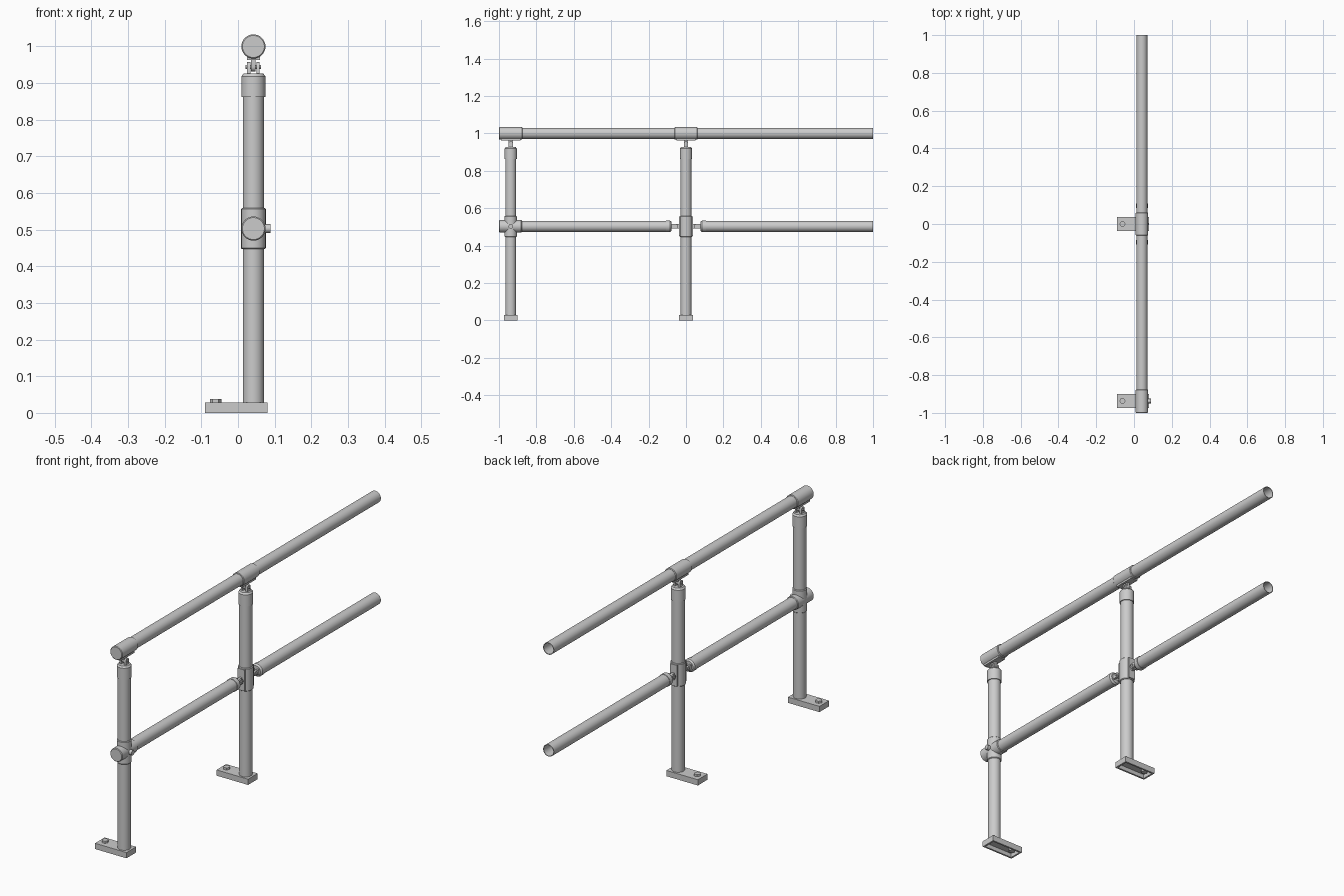
import bpy, bmesh, math
from mathutils import Matrix, Vector

if "Cube" in bpy.data.objects:
    bpy.data.objects.remove(bpy.data.objects["Cube"])

PX = 0.042                      # x of the posts and rails
R, RS = 0.029, 0.033            # pipe radius, fitting radius
TOP, MID = 1.0, 0.503           # rail heights
END, CEN = -0.937, 0.0          # post positions along y
X, Y, Z = Vector((1, 0, 0)), Vector((0, 1, 0)), Vector((0, 0, 1))


def frame(pos, zdir, xdir=X):
    """Local frame with z along zdir and x along xdir."""
    z, x = Vector(zdir), Vector(xdir)
    m = Matrix((x, z.cross(x), z)).transposed().to_4x4()
    return Matrix.Translation(pos) @ m


def finish(name, bm, m):
    bmesh.ops.recalc_face_normals(bm, faces=bm.faces)
    bm.transform(m)
    me = bpy.data.meshes.new(name)
    bm.to_mesh(me)
    bm.free()
    ob = bpy.data.objects.new(name, me)
    bpy.context.collection.objects.link(ob)
    bpy.ops.object.select_all(action='DESELECT')
    ob.select_set(True)
    bpy.context.view_layer.objects.active = ob
    bpy.ops.object.shade_smooth_by_angle(angle=math.radians(30))
    return ob


def lathe(name, profile, m, sides=32, closed=False):
    """Revolve (radius, height) points round local z; caps unless closed."""
    bm = bmesh.new()
    rings = [[bm.verts.new((r * math.cos(a), r * math.sin(a), h))
              for a in (2 * math.pi * i / sides for i in range(sides))]
             for r, h in profile]
    pairs = list(zip(rings, rings[1:]))
    if closed:
        pairs.append((rings[-1], rings[0]))
    else:
        bm.faces.new(rings[0])
        bm.faces.new(rings[-1])
    for a, b in pairs:
        for i in range(sides):
            j = (i + 1) % sides
            bm.faces.new((a[i], a[j], b[j], b[i]))
    return finish(name, bm, m)


def tube(name, m, h0, h1, r=R):
    ri = r - 0.003
    return lathe(name, [(r, h0), (r, h1), (ri, h1), (ri, h0)], m, closed=True)


def sleeve(name, m, h0, h1, r=RS):
    c = 0.003
    return lathe(name, [(r - c, h0), (r, h0 + c), (r, h1 - c), (r - c, h1)], m)


def box(name, m, lo, hi):
    bm = bmesh.new()
    bmesh.ops.create_cube(bm, size=1)
    for v in bm.verts:
        v.co = [(a if c < 0 else b) for c, a, b in zip(v.co, lo, hi)]
    return finish(name, bm, m)


def eye_plate(name, m, x0, x1, half, z0, ztip):
    """Plate with a rounded tip at ztip, extruded along x."""
    s = 1 if ztip > z0 else -1
    zc = ztip - s * half
    pts = [(-half, z0), (half, z0)]
    pts += [(half * math.cos(math.pi * i / 8), zc + s * half * math.sin(math.pi * i / 8))
            for i in range(9)]
    bm = bmesh.new()
    f = bm.faces.new([bm.verts.new((x0, y, z)) for y, z in pts])
    ext = bmesh.ops.extrude_face_region(bm, geom=[f])['geom']
    bmesh.ops.translate(bm, vec=(x1 - x0, 0, 0),
                        verts=[g for g in ext if isinstance(g, bmesh.types.BMVert)])
    return finish(name, bm, m)


def swivel(name, m):
    """Pad, tongue, fork and pin, measured outward from the sleeve axis."""
    box(name + "_pad", m, (-0.018, -0.052, 0.015), (0.018, 0.052, 0.037))
    eye_plate(name + "_tongue", m, -0.006, 0.006, 0.012, 0.035, 0.068)
    for s in (-1, 1):
        a, b = sorted((s * 0.008, s * 0.017))
        eye_plate(name + "_fork", m, a, b, 0.012, 0.080, 0.043)
    lathe(name + "_pin", [(0.006, -0.021), (0.006, 0.021)],
          m @ frame((0, 0, 0.056), X, Y), 12)


def foot(y):
    """Hollow base plate with an anchor bolt."""
    m = Matrix.Translation((0, y, 0))
    bm = bmesh.new()
    bmesh.ops.create_cube(bm, size=1)
    for v in bm.verts:
        v.co = (0.080 if v.co.x > 0 else -0.090, v.co.y * 0.074,
                0.028 if v.co.z > 0 else 0)
    bm.normal_update()
    under = min(bm.faces, key=lambda f: f.normal.z)
    bmesh.ops.inset_individual(bm, faces=[under], thickness=0.012)
    ext = bmesh.ops.extrude_face_region(bm, geom=[under])['geom']
    bmesh.ops.translate(bm, vec=(0, 0, 0.020),
                        verts=[g for g in ext if isinstance(g, bmesh.types.BMVert)])
    if under.is_valid:
        bmesh.ops.delete(bm, geom=[under], context='FACES_ONLY')
    finish("base_plate", bm, m)
    lathe("anchor_bolt", [(0.016, 0.012), (0.016, 0.038)],
          m @ Matrix.Translation((-0.061, 0, 0)), 6)


# Posts with feet, collars and swivels up to the hand rail
for y in (END, CEN):
    foot(y)
    up = frame((PX, y, 0), Z)
    tube("post", up, 0.026, 0.90)
    lathe("post_collar", [(RS, 0.862), (RS, 0.918), (RS - 0.006, 0.926)], up)
    swivel("top_swivel", frame((PX, y, TOP), -Z))

# Hand rail and its sleeves
along = frame((PX, 0, TOP), Y)
tube("hand_rail", along, END, 1.0)
sleeve("end_sleeve", along, -1.0, -0.875)
sleeve("middle_sleeve", along, -0.062, 0.062)

# Middle rails, in two lengths
along = frame((PX, 0, MID), Y)
tube("middle_rail", along, END, -0.095)
tube("middle_rail", along, 0.095, 1.0)

# Cross fitting on the end post, with set screw
sleeve("cross_fitting_horizontal", along, -1.0, -0.878)
sleeve("cross_fitting_vertical", frame((PX, END, MID), Z), -0.056, 0.056)
lathe("set_screw", [(0.012, 0.02), (0.012, 0.047)], frame((PX, END, MID), X, Y), 16)

# Clamp on the middle post, with a swivel to each rail
sleeve("post_clamp", frame((PX, CEN, MID), Z), -0.056, 0.056, 0.034)
for s in (-1, 1):
    m = frame((PX, CEN, MID), Y * s)
    swivel("side_swivel", m)
    lathe("rail_collar", [(0.025, 0.078), (0.031, 0.086), (0.031, 0.108)], m)
